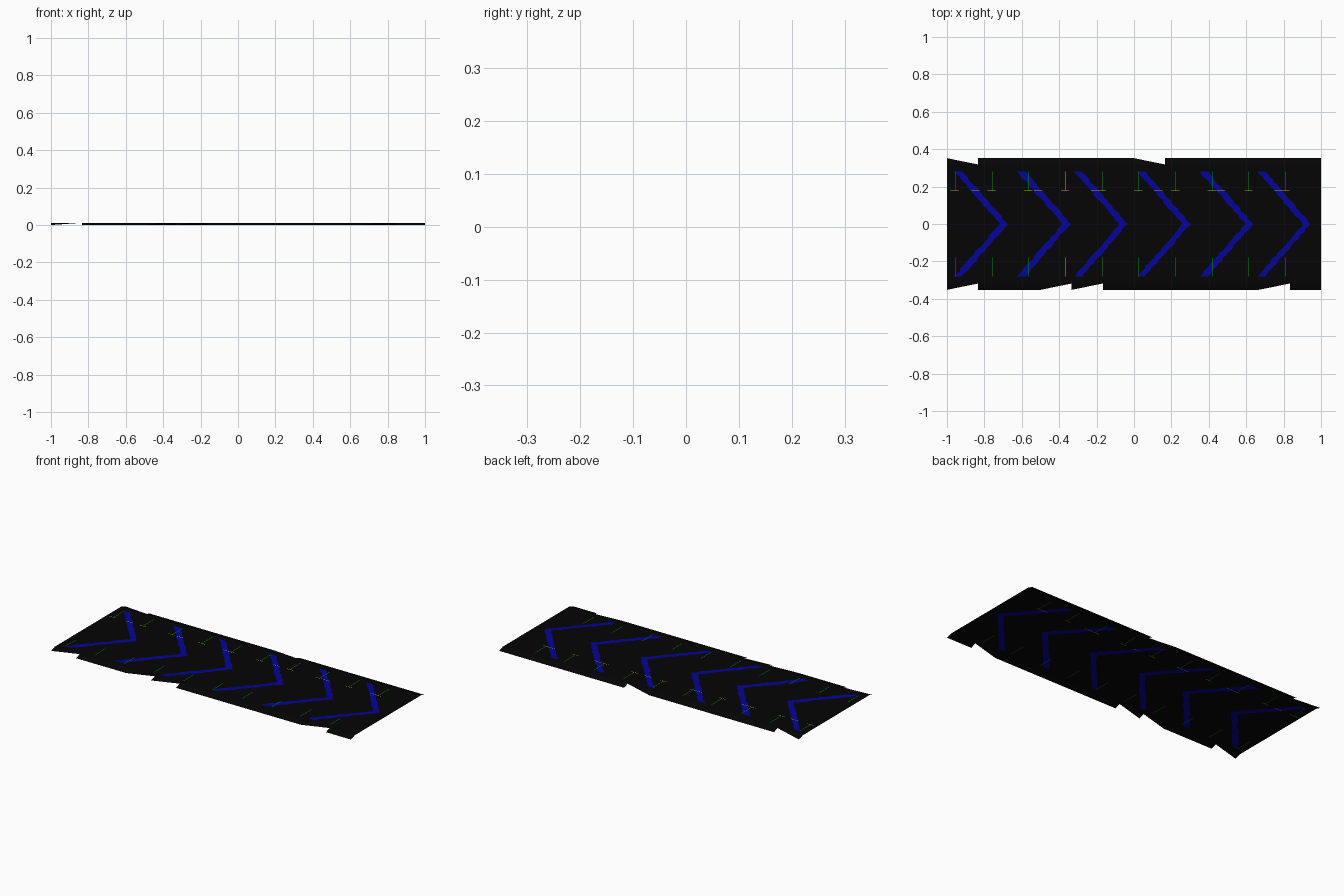
import bpy, bmesh, random

if "Cube" in bpy.data.objects:
    bpy.data.objects.remove(bpy.data.objects["Cube"])
random.seed(4)

TOP, INNER, OUTER, ARM = 0.012, 0.318, 0.352, 0.28


def material(name, rgb):
    m = bpy.data.materials.new(name)
    m.diffuse_color = (*rgb, 1)
    m.use_nodes = True
    m.node_tree.nodes["Principled BSDF"].inputs["Base Color"].default_value = m.diffuse_color
    return m


MATS = [material("near_black", (0.0015, 0.0015, 0.0015)),
        material("deep_blue", (0.0015, 0.0015, 0.32)),
        material("line_green", (0.002, 0.35, 0.004)),
        material("dash_yellow", (0.50, 0.48, 0.01))]


def finish(bm, name):
    for f in bm.faces:
        f.normal_update()
        if f.normal.z < 0:
            f.normal_flip()
    me = bpy.data.meshes.new(name)
    bm.to_mesh(me)
    bm.free()
    for m in MATS:
        me.materials.append(m)
    ob = bpy.data.objects.new(name, me)
    bpy.context.collection.objects.link(ob)
    return ob


# Flat strip: rows of faces whose columns follow the ragged chevron edges
tips = [-0.675, -0.34, -0.035, 0.302, 0.637, 0.945]
ROWS = 40
ys = [-INNER] + [-ARM + 2 * ARM * i / ROWS for i in range(ROWS + 1)] + [INNER]
bm = bmesh.new()
grid = []
for y in ys:
    back = min(abs(y), ARM) / ARM * 0.243
    xs = [-1]
    for t in tips:
        for inset in (0.042, 0):
            xs.append(t - back - inset + random.uniform(-0.006, 0.006))
    xs.append(1)
    grid.append([bm.verts.new((x, y, TOP)) for x in xs])
for r in range(len(ys) - 1):
    for c in range(len(grid[0]) - 1):
        f = bm.faces.new((grid[r][c], grid[r][c + 1],
                          grid[r + 1][c + 1], grid[r + 1][c]))
        if c % 2 and 0 < r < len(ys) - 2:
            f.material_index = 1

# Thin green ticks and yellow dashes cut into the strip
ticks = [-0.955 + 0.1962 * i for i in range(10)]
W, DASH_Y = 0.0015, 0.178
dashes = [(x - 0.025, x + 0.02) for x in ticks]
dashes += [(t - 0.195, t - 0.15) for t in tips]


def cut(axis, value):
    p, n = [0, 0, 0], [0, 0, 0]
    p[axis], n[axis] = value, 1
    near = [f for f in bm.faces
            if min(v.co[axis] for v in f.verts) < value < max(v.co[axis] for v in f.verts)]
    if axis == 0:
        near = [f for f in near if abs(f.calc_center_median().y) > 0.16]
    geom = set(near)
    for f in near:
        geom.update(f.edges)
        geom.update(f.verts)
    bmesh.ops.bisect_plane(bm, geom=list(geom), plane_co=p, plane_no=n, dist=1e-6)


for y in (DASH_Y - W, DASH_Y + W, -0.18):
    cut(1, y)
for x in ticks:
    cut(0, x - W)
    cut(0, x + W)
for a, b in dashes:
    cut(0, a)
    cut(0, b)
for f in bm.faces:
    c = f.calc_center_median()
    if 0.18 < abs(c.y) < ARM and any(abs(c.x - x) < W for x in ticks):
        f.material_index = 2
    elif abs(c.y - DASH_Y) < W and any(a < c.x < b for a, b in dashes):
        f.material_index = 3
finish(bm, "chevron_strip")

# Sloping edge skirts: some segments are only half (a triangle)
for name, side, halves in (("back_skirt", 1, {0, 6}), ("front_skirt", -1, {0, 3, 4, 10})):
    bm = bmesh.new()
    for i in range(12):
        a, b = -1 + i / 6, -1 + (i + 1) / 6
        pts = [(a, side * INNER, TOP), (b, side * INNER, TOP)]
        if i not in halves:
            pts.append((b, side * OUTER, 0))
        pts.append((a, side * OUTER, 0))
        bm.faces.new([bm.verts.new(p) for p in pts])
    bmesh.ops.remove_doubles(bm, verts=bm.verts, dist=1e-5)
    finish(bm, name)
